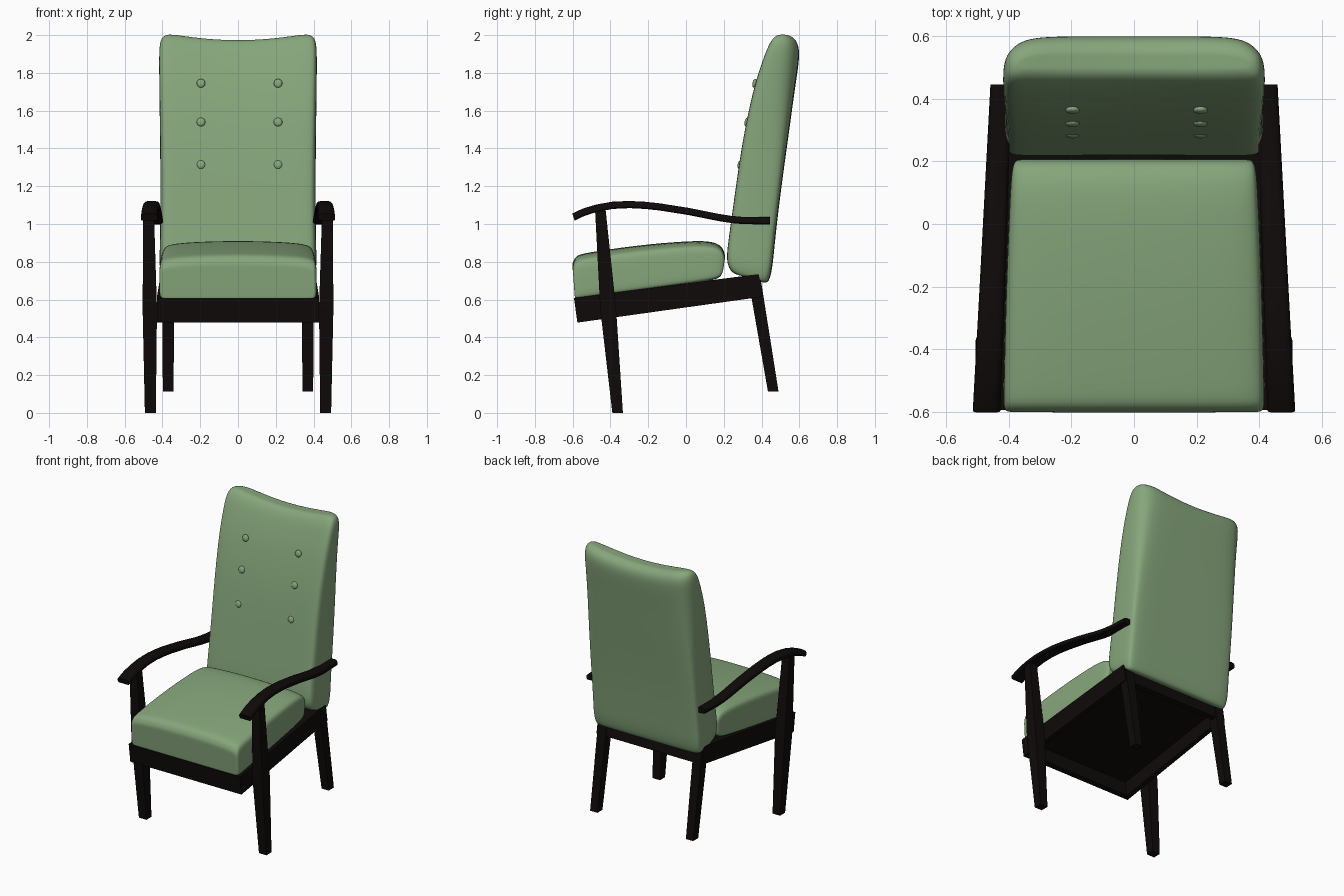
import bpy, bmesh, math

if "Cube" in bpy.data.objects:
    bpy.data.objects.remove(bpy.data.objects["Cube"])


def material(name, rgb):
    m = bpy.data.materials.new(name)
    m.diffuse_color = (*rgb, 1)
    m.use_nodes = True
    m.node_tree.nodes["Principled BSDF"].inputs["Base Color"].default_value = m.diffuse_color
    return m


GREEN = material("green_fabric", (0.24, 0.38, 0.20))
DARK = material("dark_wood", (0.005, 0.003, 0.003))


def finish(name, bm, mat, angle=None, subsurf=0):
    bmesh.ops.recalc_face_normals(bm, faces=bm.faces)
    me = bpy.data.meshes.new(name)
    bm.to_mesh(me)
    bm.free()
    ob = bpy.data.objects.new(name, me)
    bpy.context.collection.objects.link(ob)
    me.materials.append(mat)
    if subsurf:
        mod = ob.modifiers.new("smooth", 'SUBSURF')
        mod.levels = mod.render_levels = subsurf
    if angle:
        bpy.ops.object.select_all(action='DESELECT')
        ob.select_set(True)
        bpy.context.view_layer.objects.active = ob
        if subsurf:
            bpy.ops.object.shade_smooth()
        else:
            bpy.ops.object.shade_smooth_by_angle(angle=math.radians(angle))
    return ob


def strip_cap(bm, r):
    """Close a mirror-symmetric ring with a strip of quads across its depth."""
    n = len(r)
    h = n // 2
    faces = []
    for s in (1, -1):
        for i in range((h + 1) // 2):
            ids = list(dict.fromkeys([i, i + 1, h - i - 1, h - i]))
            if len(ids) > 2:
                faces.append(bm.faces.new([r[(s * k) % n] for k in ids]))
    return faces


def skin(bm, rings, strips=False):
    """Bridge successive closed rings of points and cap both ends."""
    rings = [[bm.verts.new(p) for p in r] for r in rings]
    n = len(rings[0])
    for a, b in zip(rings, rings[1:]):
        for i in range(n):
            bm.faces.new((a[i], a[(i + 1) % n], b[(i + 1) % n], b[i]))
    if strips:
        return [strip_cap(bm, rings[0]), strip_cap(bm, rings[-1])]
    return [[bm.faces.new(rings[0])], [bm.faces.new(rings[-1])]]


def loft(name, rows, half, mat, inset=0, subsurf=0, warp=None):
    """Rows are (py, pz, qy, qz, half width, centre x); half(row) is a section of (u, v)."""
    rings = []
    for row in rows:
        py, pz, qy, qz, hw, cx = row
        h = half(row) if callable(half) else half
        section = h + [(-u, v) for u, v in reversed(h[1:-1])]
        rings.append([(cx + u * hw, py + (qy - py) * v, pz + (qz - pz) * v) for u, v in section])
    bm = bmesh.new()
    caps = skin(bm, rings, strips=subsurf > 0)
    bmesh.ops.recalc_face_normals(bm, faces=bm.faces)
    if inset:
        for faces in caps:
            bmesh.ops.inset_region(bm, faces=faces, thickness=inset)
    if warp:
        for v in bm.verts:
            v.co.z += warp(v.co)
    return finish(name, bm, mat, 40, subsurf)


def bar(name, sections):
    """Tapered square post through horizontal (x, y, z, width, depth) sections."""
    bm = bmesh.new()
    skin(bm, [[(x + i * w / 2, y + j * d / 2, z) for i, j in ((-1, -1), (1, -1), (1, 1), (-1, 1))]
              for x, y, z, w, d in sections])
    return finish(name, bm, DARK)


def prism(name, poly, x0, x1):
    """Side profile (y, z) extruded in x, narrowing towards the back."""
    bm = bmesh.new()
    skin(bm, [[(x * (1 - 0.05 * (y + 0.59)), y, z) for y, z in poly] for x in (x0, x1)])
    return finish(name, bm, DARK)


# Seat cushion, lofted front to back
seat_half = [(0, 0), (0.5, 0), (0.96, 0), (1, 0.04), (1, 0.35), (1, 0.65), (0.99, 0.81),
             (0.95, 0.89), (0.8, 0.95), (0.4, 0.99), (0, 1)]
loft("seat_cushion", [
    (-0.588, 0.603, -0.602, 0.790, 0.410, 0),
    (-0.575, 0.600, -0.585, 0.835, 0.417, 0),
    (-0.530, 0.608, -0.530, 0.848, 0.416, 0),
    (-0.250, 0.645, -0.250, 0.890, 0.410, 0),
    (0.000, 0.680, 0.000, 0.910, 0.400, 0),
    (0.130, 0.700, 0.130, 0.912, 0.394, 0),
    (0.183, 0.715, 0.195, 0.885, 0.388, 0),
    (0.196, 0.750, 0.208, 0.830, 0.375, 0)],
    seat_half, GREEN, inset=0.012, subsurf=2)


# Backrest, lofted bottom to top: rear corners get rounder upwards, top edge dips
def top_dip(co):
    weight = min(1, max(0, (co.z - 1.4) / 0.5))
    return -0.03 * weight * max(0, 1 - (co.x / 0.33) ** 2)


front_half = [(0, 0.01), (0.3, 0.01), (0.6, 0.005), (0.9, 0), (0.975, 0.04), (1, 0.2)]
round_rear = [(1, 0.43), (0.98, 0.63), (0.92, 0.82), (0.81, 0.965), (0.6, 1), (0.3, 1), (0, 1)]
square_rear = [(1, 0.55), (1, 0.78), (0.985, 0.92), (0.94, 0.985), (0.65, 1), (0.3, 1), (0, 1)]


def back_half(row):
    t = min(1, max(0, (row[3] - 1.2) / 0.7))
    return front_half + [(a + (c - a) * t, b + (d - b) * t)
                         for (a, b), (c, d) in zip(square_rear, round_rear)]


loft("backrest", [
    (0.290, 0.727, 0.410, 0.690, 0.380, 0),
    (0.240, 0.738, 0.440, 0.688, 0.407, 0),
    (0.211, 0.800, 0.458, 0.770, 0.417, 0),
    (0.222, 0.900, 0.468, 0.880, 0.413, 0),
    (0.250, 1.100, 0.490, 1.080, 0.411, 0),
    (0.280, 1.320, 0.519, 1.300, 0.411, 0),
    (0.317, 1.540, 0.549, 1.520, 0.414, 0),
    (0.363, 1.745, 0.577, 1.740, 0.417, 0),
    (0.409, 1.880, 0.596, 1.870, 0.418, 0),
    (0.436, 1.950, 0.602, 1.950, 0.416, 0),
    (0.465, 1.993, 0.578, 1.990, 0.403, 0),
    (0.490, 2.002, 0.548, 2.002, 0.375, 0)],
    back_half, GREEN, inset=0.010, subsurf=2, warp=top_dip)

# Upholstery buttons
for row, (y, z) in enumerate([(0.285, 1.315), (0.321, 1.54), (0.363, 1.745)]):
    for side, x in (("left", -0.196), ("right", 0.212)):
        bm = bmesh.new()
        bmesh.ops.create_uvsphere(bm, u_segments=16, v_segments=10, radius=0.023)
        for v in bm.verts:
            v.co = (v.co.x + x, v.co.y * 0.5 + y + v.co.z * 0.17, v.co.z + z)
        finish(f"button_{side}_{row + 1}", bm, GREEN, 60)

# Sloping seat frame: front and back rails and the underside panel
prism("front_rail", [(-0.593, 0.608), (-0.558, 0.613), (-0.540, 0.483), (-0.575, 0.478)], -0.43, 0.43)
prism("back_rail", [(0.350, 0.730), (0.385, 0.735), (0.405, 0.615), (0.370, 0.610)], -0.43, 0.43)
prism("seat_panel", [(-0.570, 0.608), (0.370, 0.730), (0.373, 0.705), (-0.566, 0.583)], -0.41, 0.41)

# Side rails, legs and armrests on both sides
arm_path = [(-0.602, 1.056), (-0.545, 1.082), (-0.476, 1.103), (-0.390, 1.118), (-0.300, 1.122),
            (-0.220, 1.118), (-0.143, 1.110), (0.016, 1.085), (0.175, 1.053), (0.240, 1.043),
            (0.307, 1.037), (0.445, 1.036)]
arm_half = [(0, 0), (0.85, 0), (1, 0.15), (1, 0.5), (0.93, 0.75), (0.75, 0.92), (0.4, 1), (0, 1)]
for s, side in ((-1, "left"), (1, "right")):
    prism(f"side_rail_{side}", [(-0.593, 0.608), (0.385, 0.735), (0.405, 0.615), (-0.575, 0.478)],
          s * 0.395, s * 0.43)
    bar(f"front_leg_{side}", [(s * 0.464, -0.362, 0, 0.058, 0.056),
                              (s * 0.467, -0.412, 0.55, 0.076, 0.084),
                              (s * 0.474, -0.455, 1.095, 0.056, 0.055)])
    bar(f"back_leg_{side}", [(s * 0.370, 0.462, 0.112, 0.056, 0.056),
                             (s * 0.368, 0.364, 0.70, 0.066, 0.066)])
    rows = []
    for y, z in arm_path:
        t = (y + 0.60) / 1.045
        lean = 0.012 * max(0, 1 - 3 * t)
        rows.append((y + lean, z - 0.038, y, z, 0.044 - 0.010 * t, s * (0.470 - 0.046 * t)))
    loft(f"armrest_{side}", rows, arm_half, DARK)
